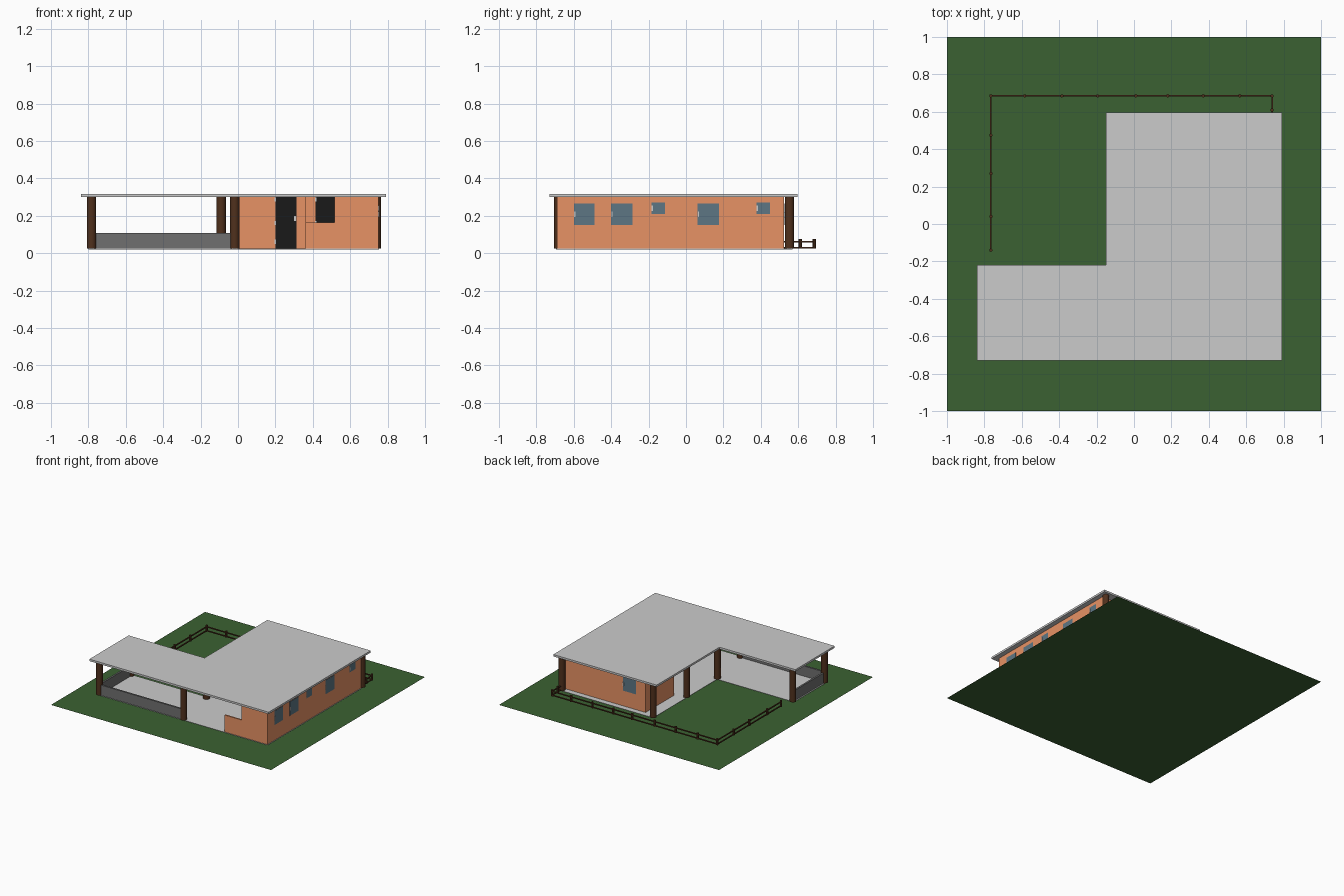
import bpy, bmesh

if "Cube" in bpy.data.objects:
    bpy.data.objects.remove(bpy.data.objects["Cube"])

def mat(name, col):
    m = bpy.data.materials.new(name)
    m.diffuse_color = (*col, 1)
    m.use_nodes = True
    m.node_tree.nodes["Principled BSDF"].inputs["Base Color"].default_value = m.diffuse_color
    return m

GRASS = mat("grass", (0.043, 0.12, 0.032))
CLAY = mat("clay", (0.8, 0.29, 0.13))
WOOD = mat("wood", (0.08, 0.03, 0.012))
GLASS = mat("glass", (0.11, 0.18, 0.23))
DARK = mat("dark_grey", (0.16, 0.16, 0.16))
BLACK = mat("black", (0.01, 0.01, 0.01))

def finish(name, bm, m=None):
    bmesh.ops.recalc_face_normals(bm, faces=bm.faces)
    me = bpy.data.meshes.new(name)
    bm.to_mesh(me)
    bm.free()
    ob = bpy.data.objects.new(name, me)
    bpy.context.collection.objects.link(ob)
    if m:
        me.materials.append(m)
    return ob

def box(name, x0, x1, y0, y1, z0, z1, m=None):
    bm = bmesh.new()
    bmesh.ops.create_cube(bm, size=1)
    for v in bm.verts:
        v.co.x = x1 if v.co.x > 0 else x0
        v.co.y = y1 if v.co.y > 0 else y0
        v.co.z = z1 if v.co.z > 0 else z0
    return finish(name, bm, m)

def slab(name, pts, z0, z1):
    bm = bmesh.new()
    f = bm.faces.new([bm.verts.new((x, y, z0)) for x, y in pts])
    r = bmesh.ops.extrude_face_region(bm, geom=[f])
    for v in r["geom"]:
        if isinstance(v, bmesh.types.BMVert):
            v.co.z = z1
    return finish(name, bm)

def post(name, x, y, r, z0, z1, sides=16):
    bpy.ops.mesh.primitive_cylinder_add(vertices=sides, radius=r, depth=z1 - z0,
                                        location=(x, y, (z0 + z1) / 2))
    ob = bpy.context.object
    ob.name = name
    ob.data.materials.append(WOOD)
    bpy.ops.object.shade_smooth_by_angle()

B, T = 0.024, 0.30   # floor level, underside of roof
W = 0.012            # wall thickness

# lawn
bm = bmesh.new()
bmesh.ops.create_grid(bm, x_segments=1, y_segments=1, size=1)
finish("lawn", bm, GRASS)

# L-shaped roof and floor
def ell(x0, x1, x2, y0, y1, y2):
    return [(x0, y0), (x2, y0), (x2, y2), (x1, y2), (x1, y1), (x0, y1)]
slab("roof", ell(-0.84, -0.15, 0.79, -0.73, -0.22, 0.595), T, 0.316)
slab("floor", ell(-0.80, -0.10, 0.755, -0.695, -0.26, 0.57), B - 0.003, B)

# outer walls
box("right_wall", 0.75 - W, 0.75, -0.69, 0.525, B, T, CLAY)
box("back_wall", 0.0, 0.75 - W, 0.525 - W, 0.525, B, T, CLAY)
box("left_wall", 0.0, W, 0.155, 0.525 - W, B, T, CLAY)
box("front_wall", 0.515, 0.75 - W, -0.69, -0.69 + W, B, T, CLAY)
box("front_half_wall", 0.36, 0.515, -0.69, -0.69 + W, B, 0.163, CLAY)

# stepped inner walls set back under the roof
box("inner_wall_left", W, 0.36, 0.155, 0.155 + W, B, T, CLAY)
box("inner_wall_side", 0.36, 0.36 + W, -0.2, 0.155, B, T, CLAY)
box("inner_wall_right", 0.36 + W, 0.75 - W, -0.2, -0.2 + W, B, T, CLAY)

# black doors with handles
for i, (x, y) in enumerate([(0.20, 0.155), (0.415, -0.2)]):
    box(f"door_{i}", x, x + 0.113, y - 0.004, y + W + 0.004, B, T, BLACK)
    box(f"door_handle_{i}", x + 0.10, x + 0.113, y - 0.01, y - 0.004, 0.172, 0.2)
    for z in (0.05, 0.15, 0.275):
        box(f"door_hinge_{i}", x - 0.004, x + 0.004, y - 0.008, y - 0.002, z, z + 0.022)

# right side windows with handles
for i, (y0, y1, z0, z1) in enumerate([(-0.60, -0.49, 0.15, 0.265), (-0.40, -0.287, 0.15, 0.265),
                                      (-0.185, -0.113, 0.21, 0.27), (0.062, 0.176, 0.15, 0.265),
                                      (0.376, 0.45, 0.21, 0.27)]):
    box(f"window_{i}", 0.75 - W - 0.002, 0.752, y0, y1, z0, z1, GLASS)
    zc = (z0 + z1) / 2
    box(f"window_handle_{i}", 0.75, 0.756, y0 + 0.001, y0 + 0.008, zc - 0.014, zc + 0.014)

# back window
box("back_window", 0.085, 0.205, 0.525 - W - 0.002, 0.527, 0.15, 0.265, GLASS)
box("back_window_handle", 0.196, 0.204, 0.525, 0.531, 0.19, 0.22)

# low wall around the covered terrace
box("terrace_wall_front", -0.78, -0.03, -0.69, -0.675, B, 0.108, DARK)
box("terrace_wall_left", -0.79, -0.775, -0.69, -0.27, B, 0.108, DARK)

# roof posts
for i, (x, y) in enumerate([(-0.783, -0.68), (-0.018, -0.68), (-0.783, -0.27), (-0.09, -0.28),
                            (-0.09, 0.12), (-0.09, 0.553), (0.74, 0.553)]):
    post(f"roof_post_{i}", x, y, 0.025, B, T)

# garden fence: posts and double rails
spots = [(x, 0.685) for x in (-0.765, -0.585, -0.385, -0.195, 0.01, 0.18, 0.37, 0.565, 0.738)]
spots += [(-0.765, y) for y in (-0.14, 0.04, 0.27, 0.475)] + [(0.738, 0.61)]
for i, (x, y) in enumerate(spots):
    post(f"fence_post_{i}", x, y, 0.009, B, 0.075, 8)
h = 0.004
for z in (0.03, 0.062):
    box("fence_rail_back", -0.765, 0.738, 0.685 - h, 0.685 + h, z - h, z + h, WOOD)
    box("fence_rail_left", -0.765 - h, -0.765 + h, -0.14, 0.685, z - h, z + h, WOOD)
    box("fence_rail_right", 0.738 - h, 0.738 + h, 0.527, 0.685, z - h, z + h, WOOD)
